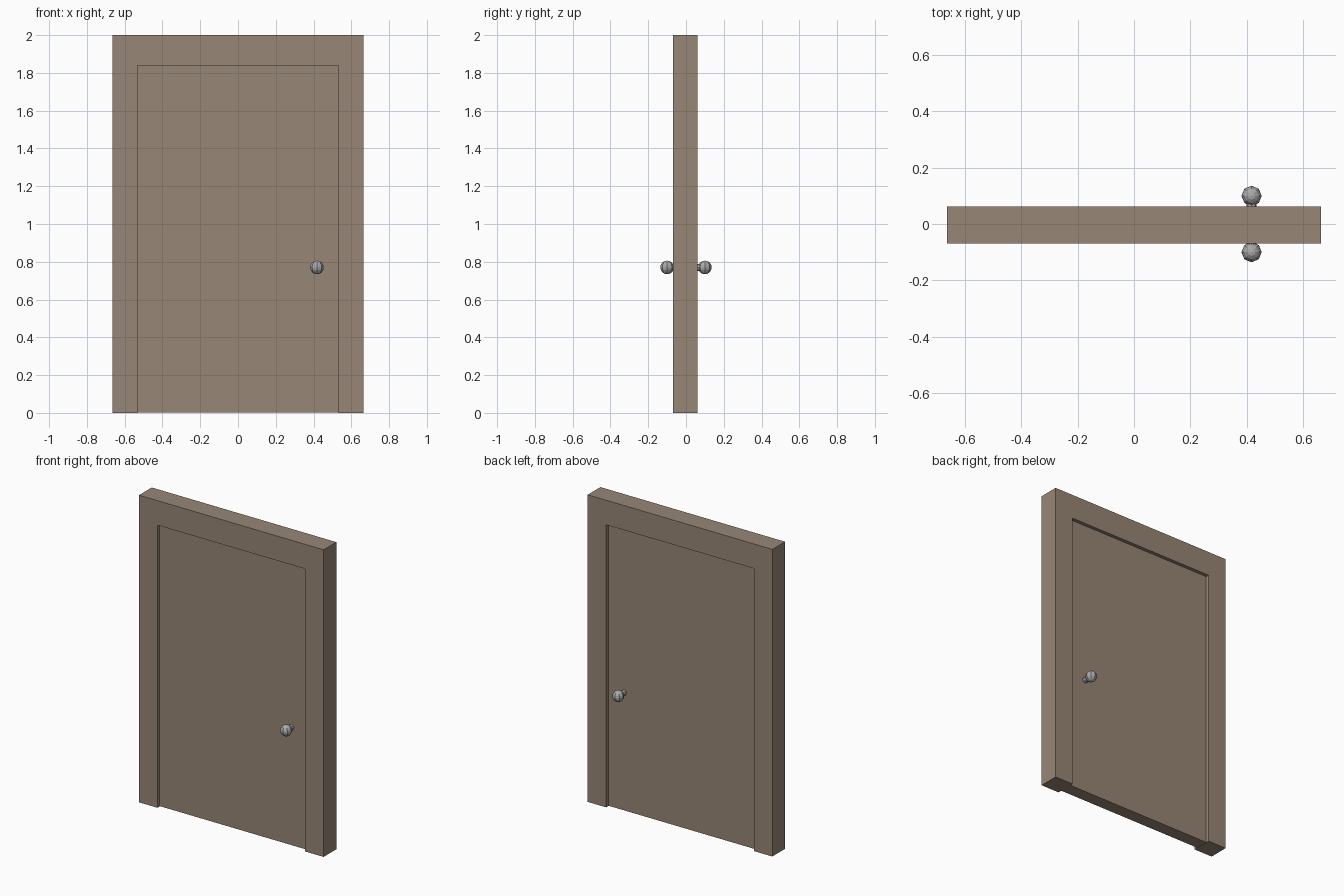
import bpy, bmesh, math
from mathutils import Matrix

if "Cube" in bpy.data.objects:
    bpy.data.objects.remove(bpy.data.objects["Cube"])


def material(name, rgb):
    m = bpy.data.materials.new(name)
    m.diffuse_color = (*rgb, 1)
    m.use_nodes = True
    m.node_tree.nodes["Principled BSDF"].inputs["Base Color"].default_value = m.diffuse_color
    return m


wood = material("brown wood", (0.31, 0.24, 0.18))
metal = material("grey metal", (0.40, 0.40, 0.40))


def finish(name, bm, mat):
    bmesh.ops.recalc_face_normals(bm, faces=bm.faces)
    me = bpy.data.meshes.new(name)
    bm.to_mesh(me)
    bm.free()
    me.materials.append(mat)
    ob = bpy.data.objects.new(name, me)
    bpy.context.collection.objects.link(ob)
    return ob


def extrude_profile(name, pts, y0, y1, mat):
    """Extrude an x-z outline from y0 to y1."""
    bm = bmesh.new()
    face = bm.faces.new([bm.verts.new((x, y0, z)) for x, z in pts])
    ext = bmesh.ops.extrude_face_region(bm, geom=[face])
    verts = [v for v in ext["geom"] if isinstance(v, bmesh.types.BMVert)]
    bmesh.ops.translate(bm, verts=verts, vec=(0, y1 - y0, 0))
    return finish(name, bm, mat)


W, H = 0.665, 2.0           # frame half width, height
IW, IH = 0.532, 1.84        # opening half width, height
FRONT, BACK, RECESS = -0.069, 0.062, 0.023

# Door frame: one upside-down U
extrude_profile("door_frame",
                [(-W, 0), (-W, H), (W, H), (W, 0),
                 (IW, 0), (IW, IH), (-IW, IH), (-IW, 0)],
                FRONT, BACK, wood)

# Door leaf, recessed on both sides
extrude_profile("door_leaf", [(-IW, 0.002), (-IW, IH), (IW, IH), (IW, 0.002)],
                FRONT + RECESS, BACK - RECESS, wood)

# Knob and stem on each side of the door
KX, KZ, KY, KR = 0.418, 0.77, 0.10, 0.036
for side, s, leaf_y in (("front", -1, FRONT + RECESS), ("back", 1, BACK - RECESS)):
    bm = bmesh.new()
    bmesh.ops.create_uvsphere(bm, u_segments=8, v_segments=8, radius=KR,
                              matrix=Matrix.Translation((KX, s * KY, KZ)))
    finish(side + "_knob", bm, metal)

    start, end = leaf_y - s * 0.005, s * (KY - 0.015)
    bm = bmesh.new()
    bmesh.ops.create_cone(bm, cap_ends=True, segments=8, radius1=0.018, radius2=0.018,
                          depth=abs(end - start),
                          matrix=Matrix.Translation((KX, (start + end) / 2, KZ))
                          @ Matrix.Rotation(math.pi / 2, 4, 'X'))
    finish(side + "_knob_stem", bm, metal)
